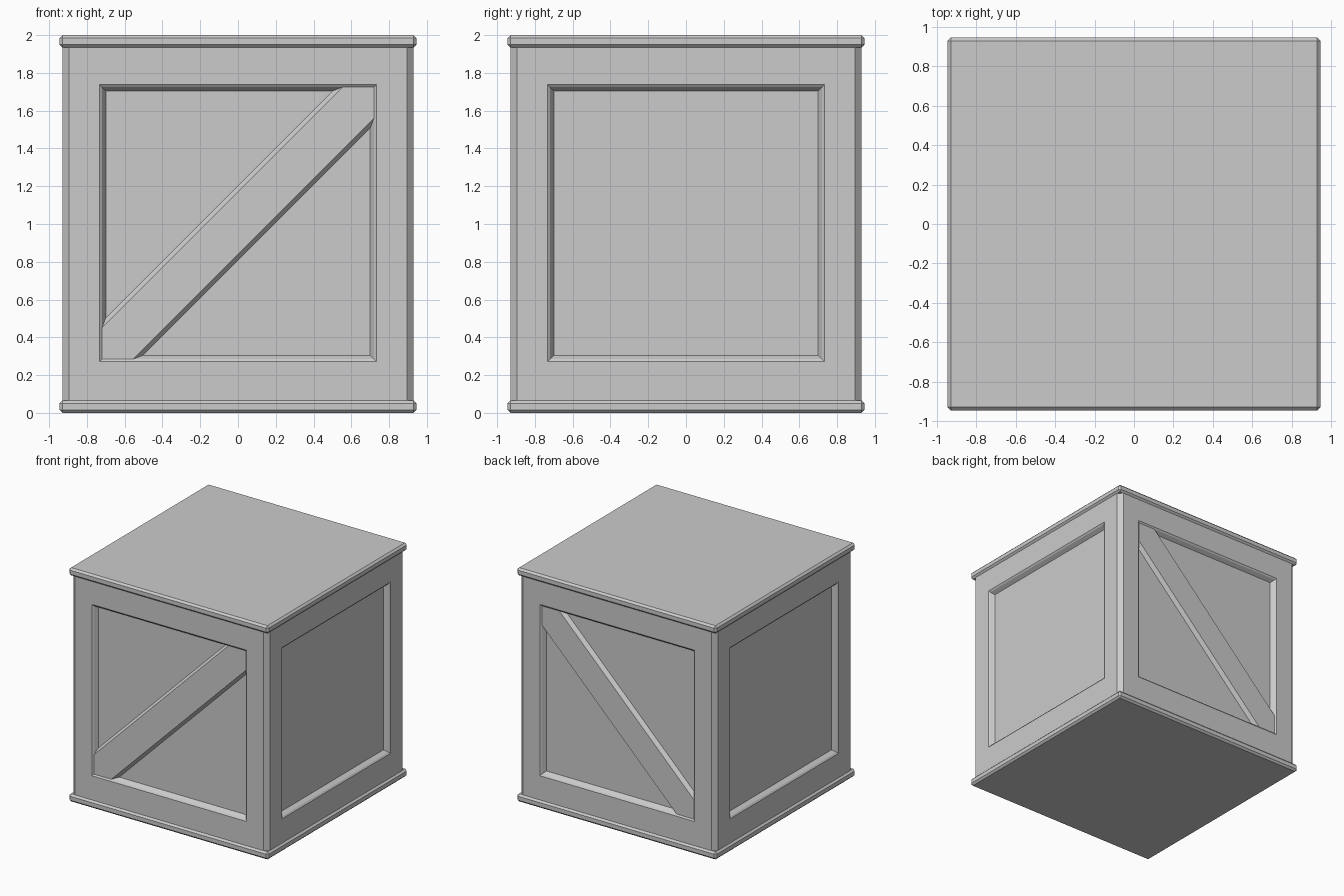
import bpy, bmesh
from mathutils import Vector

if "Cube" in bpy.data.objects:
    bpy.data.objects.remove(bpy.data.objects["Cube"])

HALF = 0.93          # body half width
RINGS = ((0.733, 0.0), (0.72, 0.01), (0.70, 0.043))  # recess half size, depth


def finish(bm, name):
    bmesh.ops.recalc_face_normals(bm, faces=bm.faces)
    mesh = bpy.data.meshes.new(name)
    bm.to_mesh(mesh)
    bm.free()
    ob = bpy.data.objects.new(name, mesh)
    bpy.context.collection.objects.link(ob)
    return ob


def box(half, z0, z1):
    bm = bmesh.new()
    bmesh.ops.create_cube(bm, size=1)
    for v in bm.verts:
        v.co = Vector((v.co.x * 2 * half, v.co.y * 2 * half,
                       z0 + (v.co.z + 0.5) * (z1 - z0)))
    return bm


def bevel(bm, edges, width):
    bmesh.ops.bevel(bm, geom=edges, offset=width, segments=1,
                    affect='EDGES', profile=0.5)


# Lid and base slabs with chamfered edges
for name, z0, z1 in (("base_slab", 0, 0.066), ("lid_slab", 1.934, 2)):
    bm = box(0.945, z0, z1)
    bevel(bm, bm.edges[:], 0.016)
    finish(bm, name)

# Body: chamfered corners and a stepped recess on each of the four sides
bm = box(HALF, 0.05, 1.95)
bevel(bm, [e for e in bm.edges
           if abs(e.verts[0].co.z - e.verts[1].co.z) > 1], 0.036)
bm.normal_update()
sides = [f for f in bm.faces
         if max(abs(f.normal.x), abs(f.normal.y)) > 0.99]
for f in sides:
    n = f.normal.copy()
    t = n.cross(Vector((0, 0, 1)))
    for half, depth in RINGS:
        bmesh.ops.inset_individual(bm, faces=[f], thickness=0.005)
        for v in f.verts:
            a = half if v.co.dot(t) > 0 else -half
            b = half if v.co.z > 1 else -half
            v.co = n * (HALF - depth) + t * a + Vector((0, 0, 1.005 + b))
finish(bm, "crate_body")


def strip(w, y):
    # Diagonal strip clipped to the square opening
    h = 0.72
    pts = ((-h, -h), (-h + w, -h), (h, h - w), (h, h), (h - w, h), (-h, -h + w))
    return [(x, y, 1.005 + z) for x, z in pts]


# Diagonal braces on front and back, with sloped long edges
for name, s in (("front_brace", -1), ("back_brace", 1)):
    bm = bmesh.new()
    front = [bm.verts.new(p) for p in strip(0.165, s * (HALF - 0.01))]
    back = [bm.verts.new(p) for p in strip(0.20, s * (HALF - 0.046))]
    bm.faces.new(front)
    bm.faces.new(back[::-1])
    for i in range(6):
        j = (i + 1) % 6
        bm.faces.new((front[i], back[i], back[j], front[j]))
    finish(bm, name)
